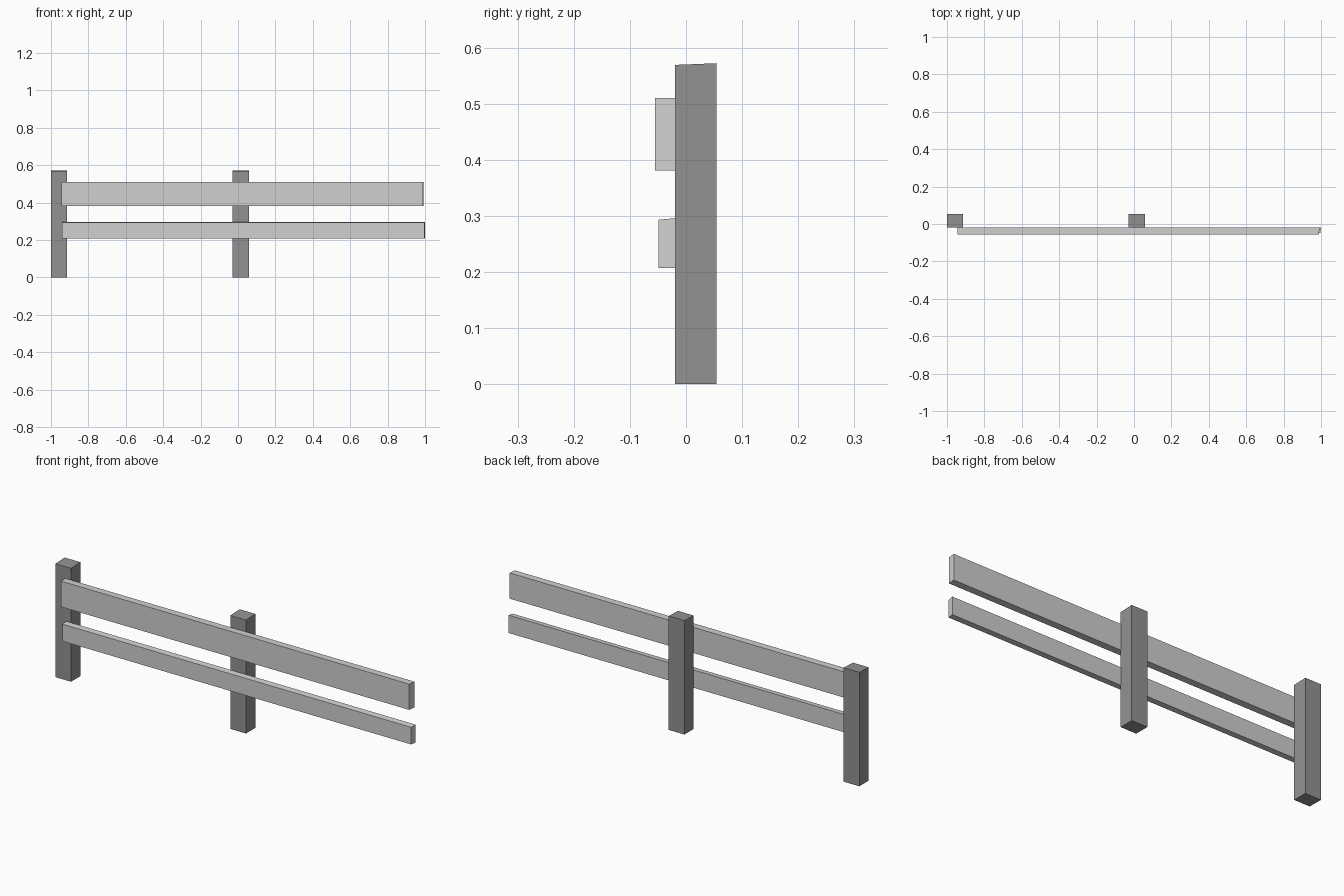
import bpy
import bmesh

if "Cube" in bpy.data.objects:
    bpy.data.objects.remove(bpy.data.objects["Cube"])


def material(name, value):
    mat = bpy.data.materials.new(name)
    mat.diffuse_color = (value, value, value, 1)
    mat.use_nodes = True
    mat.node_tree.nodes["Principled BSDF"].inputs["Base Color"].default_value = mat.diffuse_color
    return mat


def box(name, x, y, z, mat, end_trim=0.0, top_trim=0.0):
    """Box from (min, max) ranges; the front face may be trimmed a little."""
    bm = bmesh.new()
    bmesh.ops.create_cube(bm, size=1)
    for v in bm.verts:
        right, back, top = (c > 0 for c in v.co)
        v.co = (x[right], y[back], z[top])
        if not back:
            v.co.x -= end_trim if right else 0
            v.co.z -= top_trim if top else 0
    mesh = bpy.data.meshes.new(name)
    bm.to_mesh(mesh)
    bm.free()
    mesh.materials.append(mat)
    obj = bpy.data.objects.new(name, mesh)
    bpy.context.collection.objects.link(obj)
    return obj


post_grey = material("dark grey wood", 0.29)
rail_grey = material("light grey wood", 0.63)

# Upright posts
for name, x in (("end_post", (-1.0, -0.913)), ("middle_post", (-0.029, 0.058))):
    box(name, x, (-0.02, 0.054), (0, 0.572), post_grey, top_trim=0.003)

# Rails fixed to the front of the posts
box("upper_rail", (-0.945, 0.992), (-0.055, -0.019), (0.381, 0.51), rail_grey, 0.003)
box("lower_rail", (-0.941, 1.0), (-0.049, -0.019), (0.207, 0.296), rail_grey, 0.004, 0.003)
